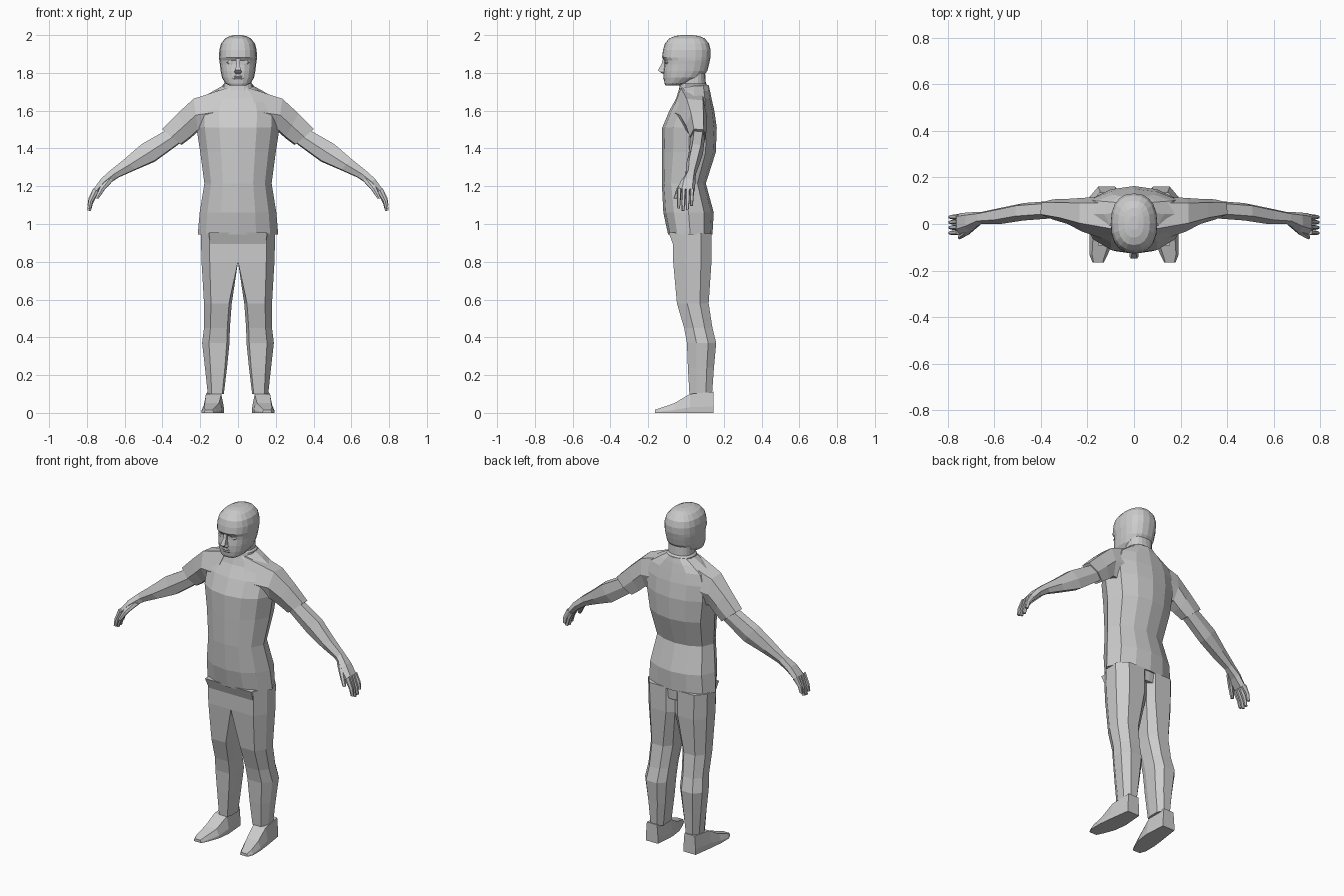
import bpy, bmesh, math
from mathutils import Vector

grey = bpy.data.materials.new("plain_grey")
grey.diffuse_color = (0.6, 0.6, 0.6, 1)


def loft(name, rings):
    """Skin a list of closed rings and cap both ends."""
    bm = bmesh.new()
    rows = [[bm.verts.new(p) for p in r] for r in rings]
    n = len(rows[0])
    for a, b in zip(rows, rows[1:]):
        for i in range(n):
            j = (i + 1) % n
            bm.faces.new((a[i], a[j], b[j], b[i]))
    bm.faces.new(rows[0][::-1])
    bm.faces.new(rows[-1])
    bmesh.ops.recalc_face_normals(bm, faces=bm.faces)
    me = bpy.data.meshes.new(name)
    bm.to_mesh(me)
    bm.free()
    me.materials.append(grey)
    ob = bpy.data.objects.new(name, me)
    bpy.context.collection.objects.link(ob)
    return ob


def level(shape, z, x0, x1, y0, y1, s=1):
    """Flat ring: unit outline stretched to a box at height z."""
    return [(s * ((x0 + x1) / 2 + u * (x1 - x0) / 2),
             (y0 + y1) / 2 + v * (y1 - y0) / 2, z) for u, v in shape]


def slanted(s, top, bot, y0, y1, shape):
    """Limb ring spanning a top and bottom (x, z) point and a depth range."""
    t, b = Vector(top), Vector(bot)
    out = []
    for u, v in shape:
        p = (t + b) / 2 + (t - b) / 2 * v
        out.append((s * p.x, (y0 + y1) / 2 + u * (y1 - y0) / 2, p.y))
    return out


def both(half):
    """Complete a half outline running from front centre to back centre."""
    return half + [(-u, v) for u, v in half[-2:0:-1]]


TORSO = both([(0, -1), (.45, -.9), (.8, -.58), (1, 0), (.84, .62), (.45, .9), (0, 1)])
WAIST = both([(0, -1), (1, -1), (1, .5), (.6, .95), (0, 1)])
HIP = [(-1, -1), (.55, -1), (1, -.35), (1, .45), (.5, 1), (-.6, 1), (-1, .7), (-1, -.5)]
LEG = [(-.8, -1), (.5, -1), (1, -.35), (1, .45), (.5, 1), (-.5, 1), (-1, .5), (-1, -.5)]
HEX = [(-1, 0), (-.55, -.9), (.6, -1), (1, -.1), (.7, .9), (-.5, 1)]
SQUARE = [(-1, -1), (1, -1), (1, 1), (-1, 1)]


def power(c, e):
    return math.copysign(abs(c) ** e, c)


HEAD = [(power(math.sin(k * math.tau / 20), .85), -power(math.cos(k * math.tau / 20), .85))
        for k in range(20)]

# Shirt body: height, half width, front, back
shirt = [(.945, .213, -.095, .14), (1.06, .203, -.12, .147), (1.215, .178, -.128, .105),
         (1.38, .2, -.128, .158), (1.51, .22, -.126, .163), (1.60, .222, -.088, .15),
         (1.665, .195, -.052, .135), (1.705, .13, -.04, .127), (1.735, .075, -.03, .12)]
loft("shirt_body", [level(TORSO, z, -w, w, a, b) for z, w, a, b in shirt])

# Trouser waist tapering out to the hem
waist = [(.885, .145, -.066, .128), (.955, .155, -.092, .132)]
loft("trouser_waist", [level(WAIST, z, -w, w, a, b) for z, w, a, b in waist])

# Neck and collar
neck = [(1.70, .085, -.04, .118), (1.735, .082, -.033, .114), (1.745, .072, -.025, .105),
        (1.82, .072, -.02, .10)]
loft("neck", [level(HEAD, z, -w, w, a, b) for z, w, a, b in neck])

# Head
head = [(1.733, .045, -.108, -.04), (1.745, .067, -.114, .02), (1.775, .085, -.118, .085),
        (1.81, .092, -.119, .113), (1.845, .096, -.114, .122), (1.865, .099, -.114, .126),
        (1.882, .1, -.127, .13), (1.92, .099, -.122, .131), (1.955, .09, -.112, .122),
        (1.982, .068, -.09, .1), (1.995, .042, -.058, .07), (2.0, .02, -.025, .035)]
loft("head", [level(HEAD, z, -w, w, a, b) for z, w, a, b in head])

# Nose, lips and eyes
loft("nose", [level(SQUARE, z, -w, w, y, -.1) for z, w, y in
              [(1.795, .012, -.122), (1.805, .02, -.138), (1.815, .014, -.148),
               (1.85, .009, -.128), (1.875, .011, -.122)]])
loft("lips", [level(HEAD, z, -w, w, y, -.09) for z, w, y in
              [(1.764, .022, -.117), (1.771, .032, -.121), (1.776, .034, -.118),
               (1.781, .03, -.121), (1.787, .016, -.118)]])

for s, side in ((1, "left"), (-1, "right")):
    loft(side + "_eye", [level(HEAD, z, .022, .022 + w, -.112, -.08, s) for z, w in
                         [(1.848, .03), (1.856, .04), (1.862, .03)]])

    # Sleeve and forearm
    sleeve = [((.06, 1.72), (.14, 1.47), -.075, .118), ((.235, 1.663), (.212, 1.49), -.032, .112),
              ((.32, 1.585), (.25, 1.455), .0, .108), ((.402, 1.503), (.30, 1.418), .02, .106)]
    loft(side + "_sleeve", [slanted(s, *r, HEX) for r in sleeve])
    arm = [((.375, 1.50), (.31, 1.425), .025, .1), ((.51, 1.423), (.44, 1.33), .015, .09),
           ((.60, 1.345), (.545, 1.285), .0, .07), ((.675, 1.285), (.635, 1.245), .0, .052),
           ((.725, 1.24), (.69, 1.208), -.03, .05), ((.765, 1.185), (.735, 1.165), -.045, .046)]
    loft(side + "_arm_and_palm", [slanted(s, *r, HEX) for r in arm])

    # Fingers and thumb
    for k, (y, drop) in enumerate([(-.036, .0), (-.013, -.012), (.01, -.008), (.032, .014)]):
        f = [((.765, 1.19), (.738, 1.168), y - .012, y + .011),
             ((.791, 1.125 + drop), (.768, 1.12 + drop), y - .012, y + .008),
             ((.797, 1.083 + drop), (.779, 1.081 + drop), y - .01, y + .004)]
        loft(f"{side}_finger_{k + 1}", [slanted(s, *r, HEX) for r in f])
    thumb = [((.69, 1.255), (.66, 1.23), -.012, .015), ((.73, 1.195), (.705, 1.183), -.05, -.022),
             ((.756, 1.137), (.738, 1.134), -.066, -.048)]
    loft(side + "_thumb", [slanted(s, *r, HEX) for r in thumb])

    # Trouser leg: outline, height, inner, outer, front, back
    leg = [(HIP, .95, .0, .197, -.07, .135), (HIP, .80, .0, .193, -.068, .135),
           (LEG, .58, .033, .18, -.048, .12), (LEG, .45, .043, .18, -.01, .14),
           (LEG, .37, .045, .19, .005, .16), (LEG, .24, .058, .175, .01, .148),
           (LEG, .10, .075, .16, .018, .138)]
    loft(side + "_trouser_leg", [level(o, z, *r, s) for o, z, *r in leg])

    # Shoe: cross sections from heel to toe (depth, inner, outer, top, top width share)
    shoe = [(.145, .085, .165, .112, .85), (.02, .075, .183, .1, .75),
            (-.06, .085, .192, .052, .7), (-.13, .112, .192, .028, .7),
            (-.165, .13, .178, .016, .8)]
    rings = []
    for y, a, b, h, t in shoe:
        m, w = (a + b) / 2, (b - a) / 2
        rings.append([(s * x, y, z) for x, z in
                      ((a, 0), (b, 0), (b, h * .3), (m + w * t, h), (m - w * t, h), (a, h * .3))])
    loft(side + "_shoe", rings)
